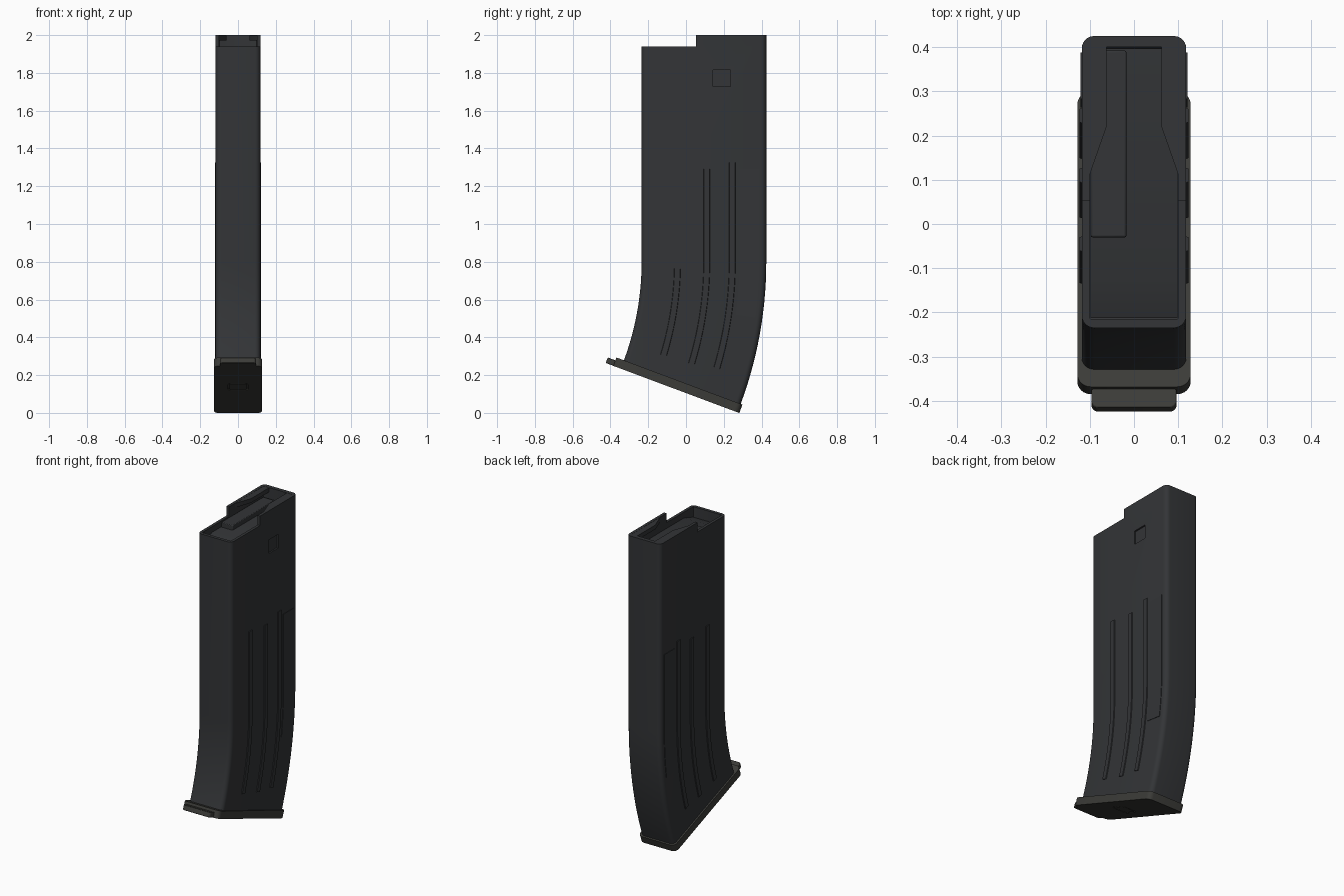
import bpy, bmesh
from math import sin, cos, pi, radians

if "Cube" in bpy.data.objects:
    bpy.data.objects.remove(bpy.data.objects["Cube"])

CY, CZ = -1.735, 0.8          # centre of the body's bend
TILT = radians(20.5)          # total bend, also the tilt of the base


def mat(name, c):
    m = bpy.data.materials.new(name)
    m.diffuse_color = (*c, 1)
    m.use_nodes = True
    m.node_tree.nodes["Principled BSDF"].inputs["Base Color"].default_value = m.diffuse_color
    return m


DARK = mat("dark_polymer", (0.033, 0.035, 0.038))
BASE = mat("base_polymer", (0.045, 0.045, 0.040))


def bend(x, u, s):
    """s >= 0: height above the bend; s < 0: angle along the bend."""
    if s >= 0:
        return (x, u, CZ + s)
    return (x, CY + (u - CY) * cos(s), CZ + (u - CY) * sin(s))


def base_frame(x, u, d):
    """Tilted frame of the base; d is the distance below the body end."""
    _, y, z = bend(x, u, -TILT)
    return (x, y - d * sin(TILT), z - d * cos(TILT))


def flat(x, y, z):
    return (x, y, z)


def round_rect(hx, u0, u1, r, n=6, cx=0):
    pts = []
    for i, (sx, u) in enumerate([(1, u1 - r), (-1, u1 - r), (-1, u0 + r), (1, u0 + r)]):
        for k in range(n + 1):
            a = (i + k / n) * pi / 2
            pts.append((cx + sx * (hx - r) + r * cos(a), u + r * sin(a)))
    return pts


def loft(name, section, stations, place=bend, material=DARK, mirror=False, bevel=0):
    bm = bmesh.new()
    rings = [[bm.verts.new(place(x, u, s)) for x, u in section] for s in stations]
    n = len(section)
    for a, b in zip(rings, rings[1:]):
        for i in range(n):
            j = (i + 1) % n
            bm.faces.new((a[i], a[j], b[j], b[i]))
    bm.faces.new(rings[0])
    bm.faces.new(rings[-1])
    bmesh.ops.recalc_face_normals(bm, faces=bm.faces)
    me = bpy.data.meshes.new(name)
    bm.to_mesh(me)
    bm.free()
    ob = bpy.data.objects.new(name, me)
    bpy.context.collection.objects.link(ob)
    me.materials.append(material)
    if mirror:
        ob.modifiers.new("mirror", 'MIRROR')
    if bevel:
        b = ob.modifiers.new("bevel", 'BEVEL')
        b.width, b.segments, b.limit_method = bevel, 2, 'ANGLE'
    return ob


def rect(x0, x1, y0, y1):
    return [(x0, y0), (x1, y0), (x1, y1), (x0, y1)]


def cut(ob, cutter):
    cutter.hide_render = True
    m = ob.modifiers.new("cut", 'BOOLEAN')
    m.operation, m.solver, m.object = 'DIFFERENCE', 'EXACT', cutter
    bpy.context.view_layer.objects.active = ob
    bpy.ops.object.modifier_apply(modifier=m.name)
    bpy.data.objects.remove(cutter)


def arc(top, end_deg, n=14):
    return [top - CZ, 0] + [-radians(end_deg) * (k + 1) / n for k in range(n)]


# Curved hollow body, stepped rim, square catch recess on the right
body = loft("body", round_rect(0.118, -0.235, 0.425, 0.028), arc(2.0, 20.5))
cut(body, loft("cavity", round_rect(0.1, -0.215, 0.4, 0.004, 2), arc(2.1, 18)))
cut(body, loft("rim_step", rect(-0.2, 0.2, -0.4, 0.053), [1.94, 2.1], flat))
cut(body, loft("catch_recess", rect(0.108, 0.2, 0.143, 0.236), [1.728, 1.815], flat))

# Feed lips over the rear of the opening
lip = [(0.104, 0.1), (0.062, 0.22), (0.062, 0.405), (0.104, 0.405)]
loft("feed_lips", lip, [1.972, 1.999], flat, mirror=True)

# Raised ribs and rear panel on both sides
for i, (u0, u1, top, end) in enumerate([(-0.06, -0.03, 1.31, 17),
                                        (0.095, 0.125, 1.29, 17),
                                        (0.23, 0.26, 1.325, 16.5)]):
    sec = [(0.112, u0 - 0.004), (0.123, u0), (0.123, u1), (0.112, u1 + 0.004)]
    loft(f"side_rib_{i + 1}", sec, arc(top, end), mirror=True)
loft("side_panel", rect(0.11, 0.121, 0.283, 0.388), arc(1.29, 8), mirror=True)

# Follower inside the opening: sloped nose and raised rail
prof = [(-0.212, 1.5), (-0.212, 1.875), (-0.12, 1.905), (0.397, 1.905), (0.397, 1.5)]
loft("follower", prof, [-0.098, 0.098], lambda a, b, x: (x, a, b))
loft("follower_rail", rect(-0.098, -0.017, -0.03, 0.392), [1.89, 1.935], flat, bevel=0.004)

# Tilted base plate, front tab and bottom button
plate = loft("base_plate", round_rect(0.128, -0.277, 0.435, 0.03), [-0.004, 0.0435],
             base_frame, BASE, bevel=0.003)
loft("base_tab", round_rect(0.096, -0.3205, -0.2, 0.015), [0.012, 0.043],
     base_frame, BASE, bevel=0.003)
cut_ring = loft("button_well", round_rect(0.052, -0.01, 0.095, 0.02), [0.035, 0.06], base_frame)
plate.modifiers.clear()
cut(plate, cut_ring)
loft("base_button", round_rect(0.046, -0.004, 0.089, 0.016), [0.03, 0.043], base_frame, BASE)

# Smooth shading with sharp edges kept
for ob in bpy.context.scene.objects:
    ob.select_set(True)
bpy.context.view_layer.objects.active = body
bpy.ops.object.shade_smooth_by_angle(angle=radians(30))
